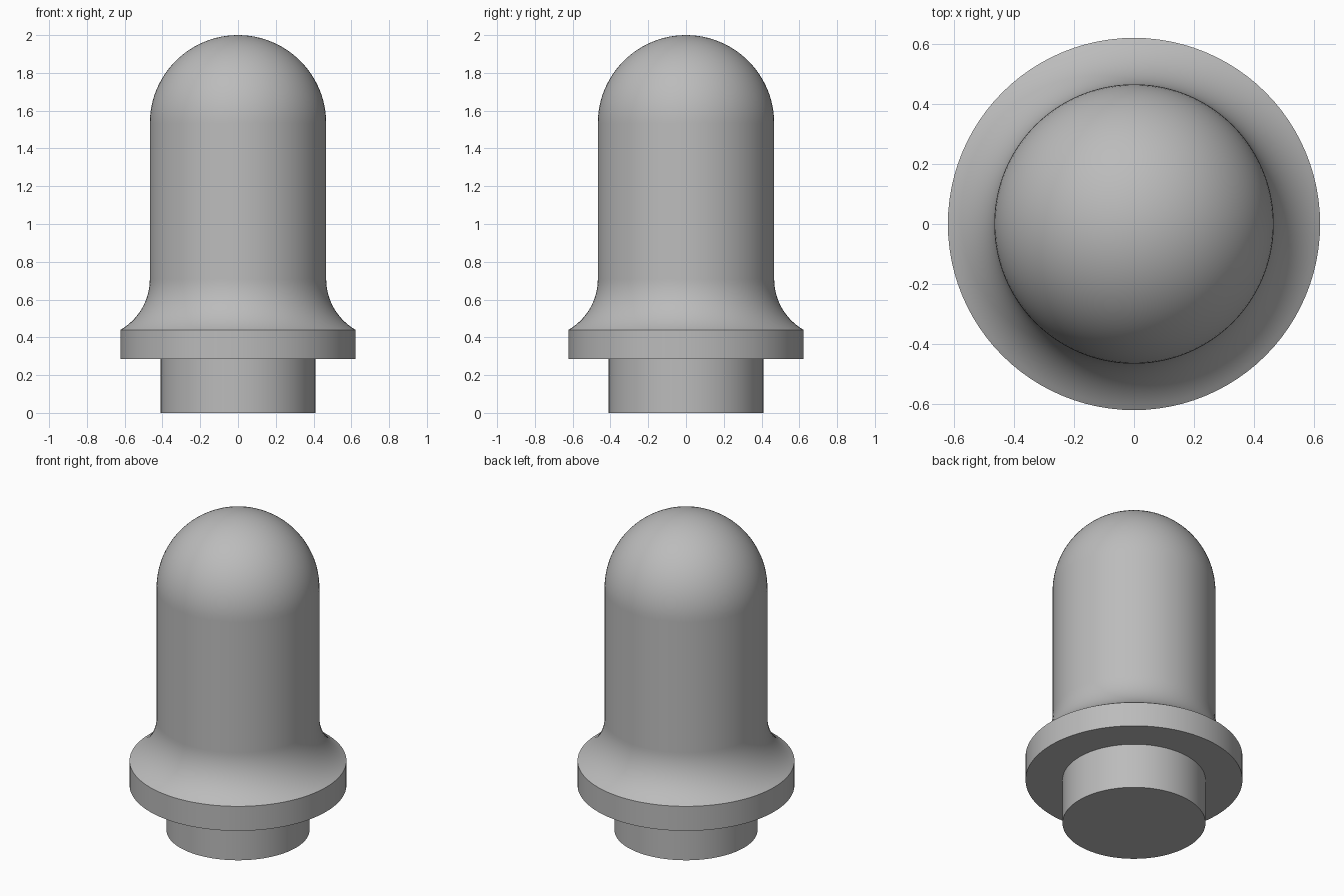
import bpy
import bmesh
from math import sin, cos, pi, radians
from mathutils import Matrix, Vector

cube = bpy.data.objects.get("Cube")
if cube:
    bpy.data.objects.remove(cube, do_unlink=True)

SEGMENTS = 96
PLUG_R, BODY_R, FLANGE_R = 0.41, 0.467, 0.622
FLANGE_BOTTOM, FLANGE_TOP, HEIGHT = 0.285, 0.44, 2.0
FILLET_R = 0.31

grey = bpy.data.materials.new("plain grey")
grey.use_nodes = True
colour = (0.5, 0.5, 0.5, 1)
grey.diffuse_color = colour
grey.node_tree.nodes["Principled BSDF"].inputs["Base Color"].default_value = colour


def arc(cx, cz, radius, start, end, steps):
    """Points on an arc in the profile plane, as (radius, height)."""
    angles = [start + (end - start) * i / steps for i in range(steps + 1)]
    return [(cx + radius * cos(a), cz + radius * sin(a)) for a in angles]


def lathe(name, profile):
    """Revolve a profile around the z axis."""
    bm = bmesh.new()
    verts = [bm.verts.new((r, 0, z)) for r, z in profile]
    edges = [bm.edges.new(pair) for pair in zip(verts, verts[1:])]
    bmesh.ops.spin(bm, geom=verts + edges, axis=(0, 0, 1), cent=(0, 0, 0),
                   angle=2 * pi, steps=SEGMENTS, use_merge=True)
    bmesh.ops.remove_doubles(bm, verts=bm.verts, dist=1e-5)
    bmesh.ops.recalc_face_normals(bm, faces=bm.faces)
    mesh = bpy.data.meshes.new(name)
    bm.to_mesh(mesh)
    bm.free()
    mesh.materials.append(grey)
    obj = bpy.data.objects.new(name, mesh)
    bpy.context.collection.objects.link(obj)
    bpy.ops.object.select_all(action="DESELECT")
    obj.select_set(True)
    bpy.context.view_layer.objects.active = obj
    bpy.ops.object.shade_smooth_by_angle(angle=radians(25))
    return obj


# Plug and flange
profile = [(0, 0), (PLUG_R, 0), (PLUG_R, FLANGE_BOTTOM),
           (FLANGE_R, FLANGE_BOTTOM)]

# Concave fillet from the flange rim up to the straight wall
centre_x = BODY_R + FILLET_R
rise = (FILLET_R ** 2 - (centre_x - FLANGE_R) ** 2) ** 0.5
sweep = Vector((1, 0)).angle(Vector((centre_x - FLANGE_R, rise)))
profile += arc(centre_x, FLANGE_TOP + rise, FILLET_R, pi + sweep, pi, 16)

# Hemispherical dome
profile += arc(0, HEIGHT - BODY_R, BODY_R, 0, pi / 2, 24)

lathe("domed_pin", profile)
